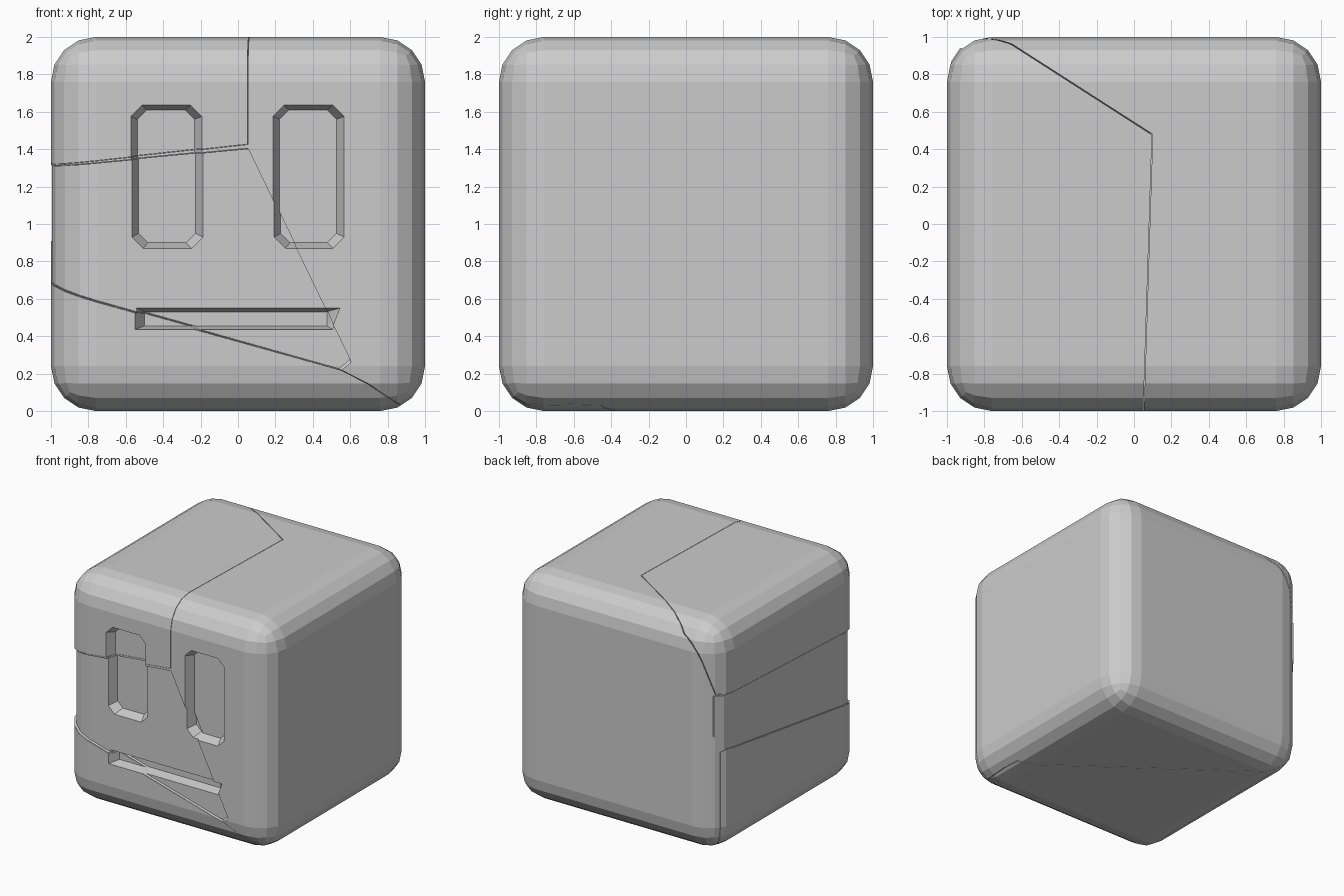
import bpy, bmesh
from mathutils import Vector

if "Cube" in bpy.data.objects:
    bpy.data.objects.remove(bpy.data.objects["Cube"])


def make_object(name, bm):
    bmesh.ops.recalc_face_normals(bm, faces=bm.faces[:])
    mesh = bpy.data.meshes.new(name)
    bm.to_mesh(mesh)
    bm.free()
    obj = bpy.data.objects.new(name, mesh)
    bpy.context.collection.objects.link(obj)
    return obj


def hull(name, points, scale=1.0):
    pts = [Vector(p) for p in points]
    mid = sum(pts, Vector()) / len(pts)
    bm = bmesh.new()
    for p in pts:
        bm.verts.new(mid + (p - mid) * scale)
    bmesh.ops.convex_hull(bm, input=bm.verts[:])
    obj = make_object(name, bm)
    obj.hide_render = True
    return obj


def rounded_cube(name):
    bm = bmesh.new()
    bmesh.ops.create_cube(bm, size=2)
    bmesh.ops.translate(bm, vec=(0, 0, 1), verts=bm.verts[:])
    bmesh.ops.bevel(bm, geom=bm.edges[:], offset=0.24, segments=4,
                    profile=0.5, affect='EDGES')
    return make_object(name, bm)


def boolean(obj, cutter, operation):
    mod = obj.modifiers.new("cut", 'BOOLEAN')
    mod.operation = operation
    mod.solver = 'EXACT'
    mod.object = cutter
    bpy.context.view_layer.objects.active = obj
    bpy.ops.object.modifier_apply(modifier=mod.name)
    bpy.data.objects.remove(cutter)


def recess(name, outer, inner, depth):
    # straight in front of the face, tapering to the recess floor
    return hull(name, [(x, y, z) for loop, y in
                       ((outer, -1.1), (outer, -1.0), (inner, depth - 1))
                       for x, z in loop])


def chamfered(x0, x1, z0, z1, c):
    return [(x0 + c, z0), (x1 - c, z0), (x1, z0 + c), (x1, z1 - c),
            (x1 - c, z1), (x0 + c, z1), (x0, z1 - c), (x0, z0 + c)]


# whole block with eye and mouth recesses
body = rounded_cube("main_block")
for side, x in (("left", -0.383), ("right", 0.377)):
    boolean(body, recess(side + "_eye_cutter",
                         chamfered(x - 0.19, x + 0.19, 0.87, 1.635, 0.06),
                         chamfered(x - 0.155, x + 0.15, 0.90, 1.61, 0.05),
                         0.08), 'DIFFERENCE')
boolean(body, recess("mouth_cutter",
                     [(-0.55, 0.435), (0.5, 0.435), (0.545, 0.55), (-0.55, 0.55)],
                     [(-0.5, 0.455), (0.47, 0.455), (0.47, 0.53), (-0.5, 0.53)],
                     0.08), 'DIFFERENCE')

# convex cells for the broken pieces, with a small offset for each
cells = {
    "upper_left_piece": ([
        (0.05, -1.1, 1.42), (0.05, -1.1, 2.1), (-1.1, -1.1, 1.295), (-1.1, -1.1, 2.1),
        (0.1, 0.48, 1.5), (0.1, 0.48, 2.1), (-1.1, 1.0, 1.39), (-1.1, 1.25, 2.1)],
        (0, 0, 0)),
    "middle_left_piece": ([
        (0.05, -1.1, 1.40), (0.64, -1.1, 0.18), (-1.1, -1.1, 0.67), (-1.1, -1.1, 1.29),
        (0.1, 0.48, 1.47), (-1.1, 1.0, 1.385), (-1.1, 1.0, 0.97)],
        (0.006, 0.02, 0)),
    "bottom_left_piece": ([
        (0.64, -1.1, 0.18), (-1.1, -1.1, 0.665), (-1.1, -1.1, -0.1), (0.98, -1.1, -0.06),
        (0.94, -0.5, 0.0), (0.94, -0.5, -0.1), (-1.1, 1.0, -0.1), (-1.1, 1.0, 0.965)],
        (0, 0, 0)),
}
whole = body.data.copy()
for name, (points, offset) in cells.items():
    piece = bpy.data.objects.new(name, whole.copy())
    bpy.context.collection.objects.link(piece)
    boolean(piece, hull("cell", points, 0.994), 'INTERSECT')
    piece.location = offset
    boolean(body, hull("cell", points), 'DIFFERENCE')
bpy.data.meshes.remove(whole)
